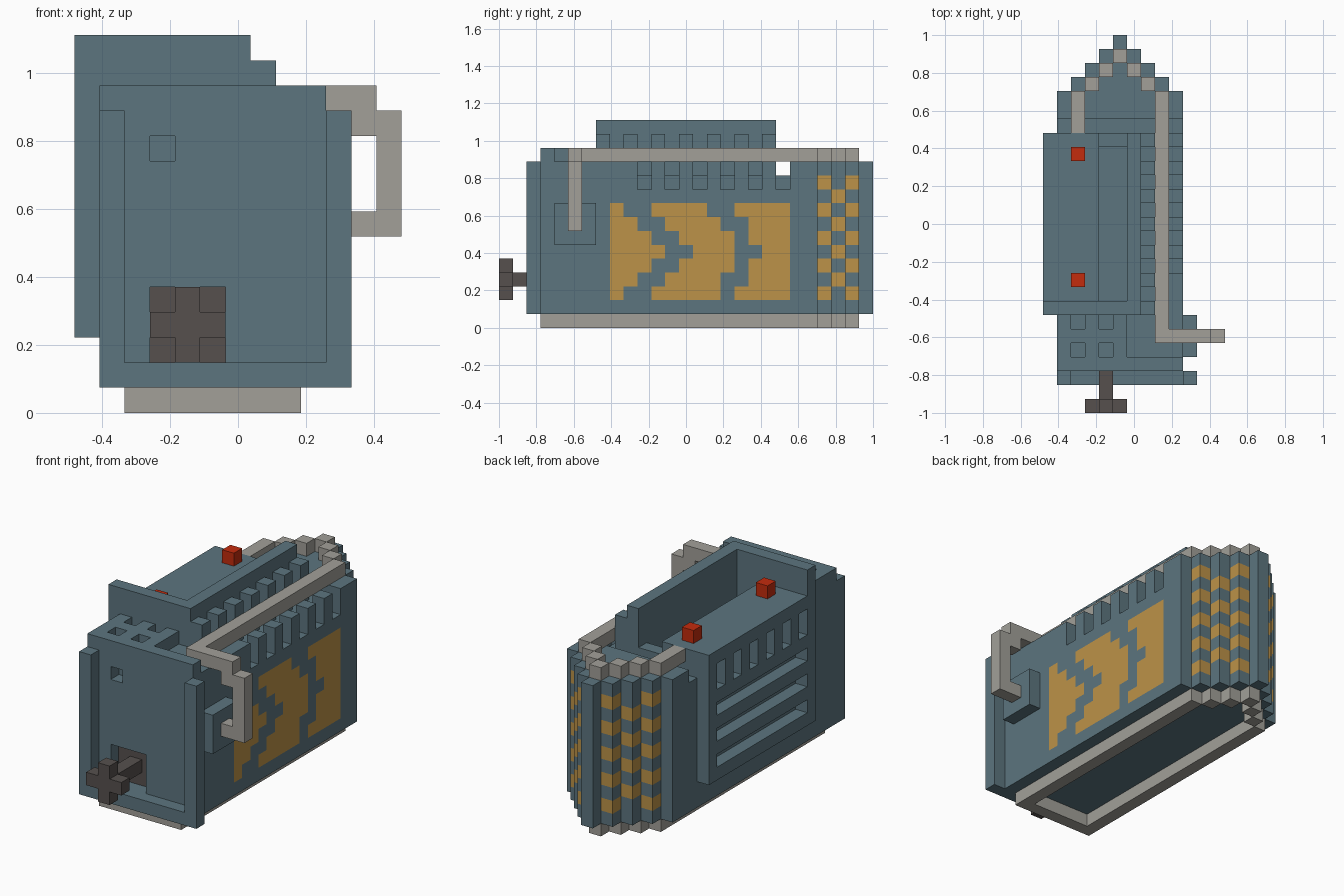
import bpy
import bmesh
from itertools import product

if "Cube" in bpy.data.objects:
    bpy.data.objects.remove(bpy.data.objects["Cube"], do_unlink=True)

U = 2 / 27                      # size of one block
X0, Y0 = -6.5 * U, -1.0         # corner of the block grid


def material(name, rgb):
    m = bpy.data.materials.new(name)
    m.use_nodes = True
    m.diffuse_color = (*rgb, 1)
    bsdf = next(n for n in m.node_tree.nodes if n.type == 'BSDF_PRINCIPLED')
    bsdf.inputs["Base Color"].default_value = (*rgb, 1)
    bsdf.inputs["Roughness"].default_value = 0.8
    return m


TEAL = material("slate teal", (0.107, 0.178, 0.212))
GREY = material("warm grey", (0.36, 0.35, 0.318))
YELLOW = material("ochre yellow", (0.503, 0.288, 0.065))
DARK = material("dark brown grey", (0.093, 0.081, 0.076))
RED = material("signal red", (0.55, 0.025, 0.004))


def cells(box):
    i0, i1, j0, j1, k0, k1 = box
    return set(product(range(i0, i1), range(j0, j1), range(k0, k1)))


def build(name, mats, add, cut=(), paint=None):
    """Blocky solid: union of boxes minus cut boxes, only outer faces kept.
    Boxes are (x0, x1, y0, y1, z0, z1) in block units."""
    solid = set().union(*(cells(b) for b in add))
    for b in cut:
        solid -= cells(b)
    bm = bmesh.new()
    verts = {}

    def vert(p):
        if p not in verts:
            verts[p] = bm.verts.new((X0 + p[0] * U, Y0 + p[1] * U, p[2] * U))
        return verts[p]

    for c in sorted(solid):
        for axis, side in product(range(3), (0, 1)):
            n = list(c)
            n[axis] += 1 if side else -1
            if tuple(n) in solid:
                continue
            a, b = (axis + 1) % 3, (axis + 2) % 3
            ring = []
            for da, db in ((0, 0), (1, 0), (1, 1), (0, 1)):
                p = list(c)
                p[axis] += side
                p[a] += da
                p[b] += db
                ring.append(vert(tuple(p)))
            f = bm.faces.new(ring if side else ring[::-1])
            if paint:
                f.material_index = paint(c, axis, side)
    # merge the flat areas into large faces
    bmesh.ops.dissolve_limit(bm, angle_limit=0.01, verts=bm.verts[:],
                             edges=bm.edges[:], delimit={'MATERIAL'})
    me = bpy.data.meshes.new(name)
    bm.to_mesh(me)
    bm.free()
    for m in mats:
        me.materials.append(m)
    ob = bpy.data.objects.new(name, me)
    bpy.context.collection.objects.link(ob)
    return ob


# Painted zigzag on the left side: teal gaps per row, from the top down
ZIGZAG = [((9, 11), (15, 17)), ((10, 12), (16, 18)), ((11, 13), (17, 18)),
          ((12, 14), (17, 19)), ((11, 13), (17, 18)), ((10, 12), (16, 18)),
          ((9, 11), (16, 17))]


def body_paint(c, axis, side):
    i, j, k = c
    if axis == 0 and side and i == 9 and 8 <= j < 21 and 2 <= k < 9:
        return int(not any(a <= j < b for a, b in ZIGZAG[8 - k]))
    # checker on the stepped back corners
    if axis < 2 and 23 <= j < 26 and abs(i - 5) == 26 - j and 2 <= k < 11:
        return int((k + j) % 2 == 1)
    return 0


# Main body with the stepped back and notched left wall
notches = [(9, 10, j, j + 1, 10, 12) for j in range(10, 21, 2)]
holes = [(i, i + 1, j, j + 1, 12, 13) for i in (2, 4) for j in (4, 6)]
build("body", [TEAL, YELLOW],
      [(1, 10, 3, 21, 1, 11), (1, 10, 3, 7, 11, 12), (9, 10, 7, 20, 11, 12),
       (1, 10, 3, 4, 12, 13), (1, 6, 4, 7, 12, 13), (1, 10, 21, 23, 1, 12)]
      + [(1 + s, 10 - s, 22 + s, 23 + s, 1, 12) for s in range(1, 5)],
      notches + holes + [(3, 6, 3, 4, 2, 5), (3, 4, 3, 4, 10, 11)],
      body_paint)

# Raised rim around the front panel
build("front_frame", [TEAL],
      [(1, 11, 2, 3, 1, 2), (1, 2, 2, 3, 1, 12), (10, 11, 2, 3, 1, 12)])

# Side housing with vents, high front wall and inner wall
vents = [(0, 1, j, j + 1, 10, 12) for j in range(8, 19, 2)]
slots = [(0, 1, 8, 19, k, k + 1) for k in (4, 6, 8)]
build("side_housing", [TEAL],
      [(0, 4, 7, 20, 3, 13), (4, 6, 7, 20, 3, 11), (4, 6, 19, 20, 11, 12),
       (0, 7, 7, 8, 3, 15), (6, 7, 7, 20, 3, 15)],
      vents + slots)

# Row of teeth beside the inner wall
build("teeth", [TEAL], [(7, 8, j, j + 1, 11, 14) for j in range(7, 20, 2)])

# Socket on the left side
build("side_socket", [TEAL], [(10, 11, 4, 7, 6, 9)])


# Stepped rail around the back, shared by the top pipe and the base
def back_steps(k):
    return [(5 + s * d, 6 + s * d, 25 - d, 26 - d, k, k + 1)
            for d in range(3) for s in (-1, 1)]


build("top_pipe", [GREY],
      back_steps(12) + [(8, 9, 5, 23, 12, 13), (2, 3, 20, 23, 12, 13),
                        (8, 12, 5, 6, 12, 13), (11, 13, 5, 6, 11, 12),
                        (12, 13, 5, 6, 7, 12), (11, 13, 5, 6, 7, 8)])
build("base_rail", [GREY],
      back_steps(0) + [(2, 3, 3, 23, 0, 1), (8, 9, 3, 23, 0, 1),
                       (2, 9, 3, 4, 0, 1)])

# Crank with cross grip, and the dark back of its recess
build("crank", [DARK],
      [(3, 6, 0, 1, 3, 4), (4, 5, 0, 1, 2, 5), (4, 5, 1, 4, 3, 4)])
plate = build("crank_recess", [DARK], [(3, 6, 3, 4, 2, 5)])
back = Y0 + 4 * U
for v in plate.data.vertices:
    v.co.y = back - 0.005 if v.co.y < back - U / 2 else back

# Two buttons on the housing
for name, j in (("front_button", 9), ("back_button", 18)):
    build(name, [RED], [(2, 3, j, j + 1, 13, 14)])
